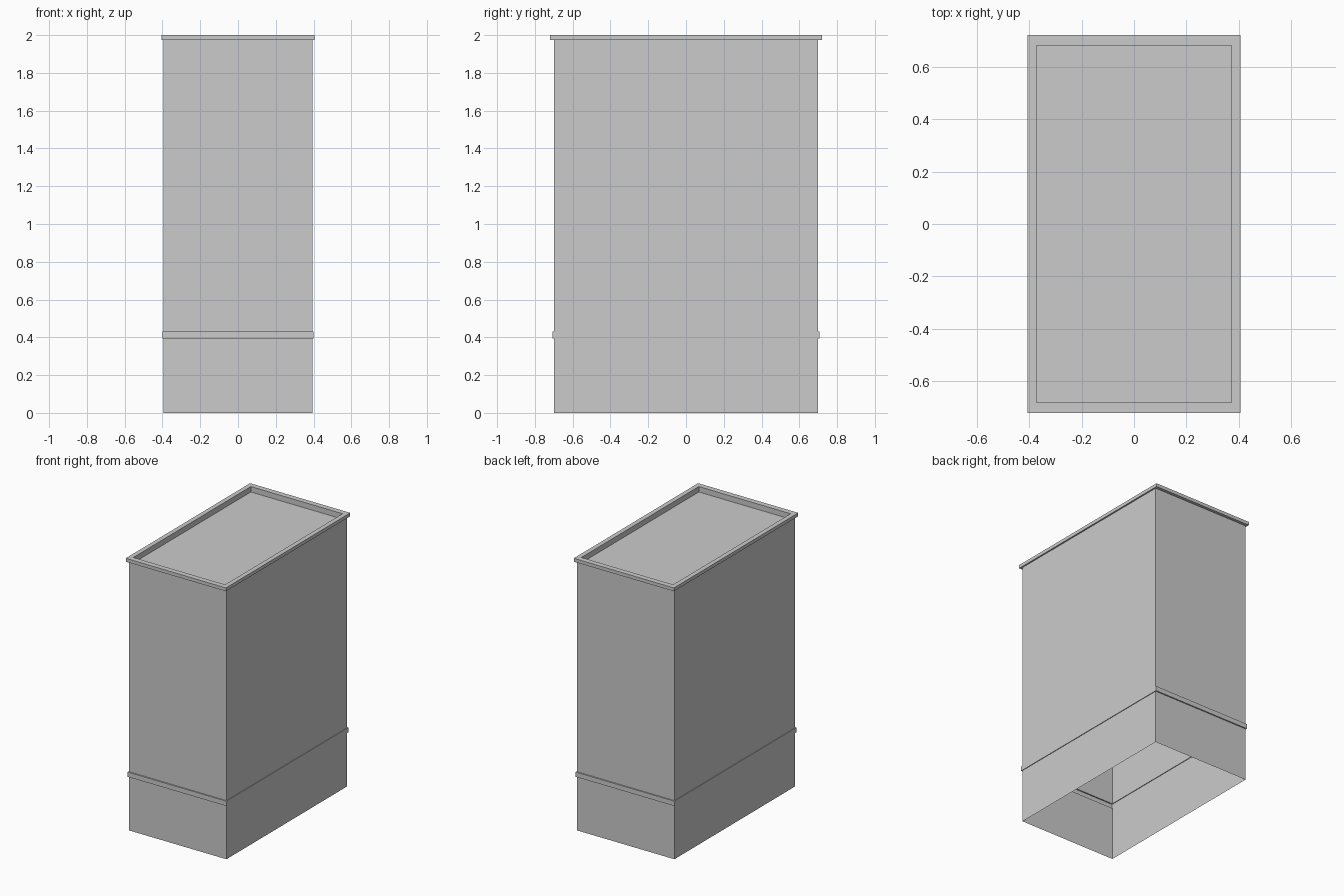
import bpy, bmesh

if "Cube" in bpy.data.objects:
    bpy.data.objects.remove(bpy.data.objects["Cube"])

# Rectangular rings from the open bottom up to the recessed lid: half x, half y, z
profile = [
    (0.395, 0.698, 0.0),
    (0.395, 0.698, 0.395),   # raised band
    (0.400, 0.707, 0.395),
    (0.400, 0.707, 0.430),
    (0.395, 0.698, 0.430),
    (0.395, 0.698, 1.975),   # overhanging rim
    (0.406, 0.720, 1.975),
    (0.406, 0.720, 2.0),
    (0.372, 0.680, 2.0),     # recess in the top
    (0.372, 0.680, 1.96),
]
corners = [(-1, -1), (1, -1), (1, 1), (-1, 1)]

# Thin-walled bin shell, open underneath
bm = bmesh.new()
rings = [[bm.verts.new((sx * x, sy * y, z)) for sx, sy in corners]
         for x, y, z in profile]
for low, high in zip(rings, rings[1:]):
    for i in range(4):
        j = (i + 1) % 4
        bm.faces.new((low[i], low[j], high[j], high[i]))

# Sunken floor of the top
bm.faces.new(rings[-1])

mesh = bpy.data.meshes.new("bin_shell")
bm.to_mesh(mesh)
bm.free()
bpy.context.collection.objects.link(bpy.data.objects.new("bin_shell", mesh))
